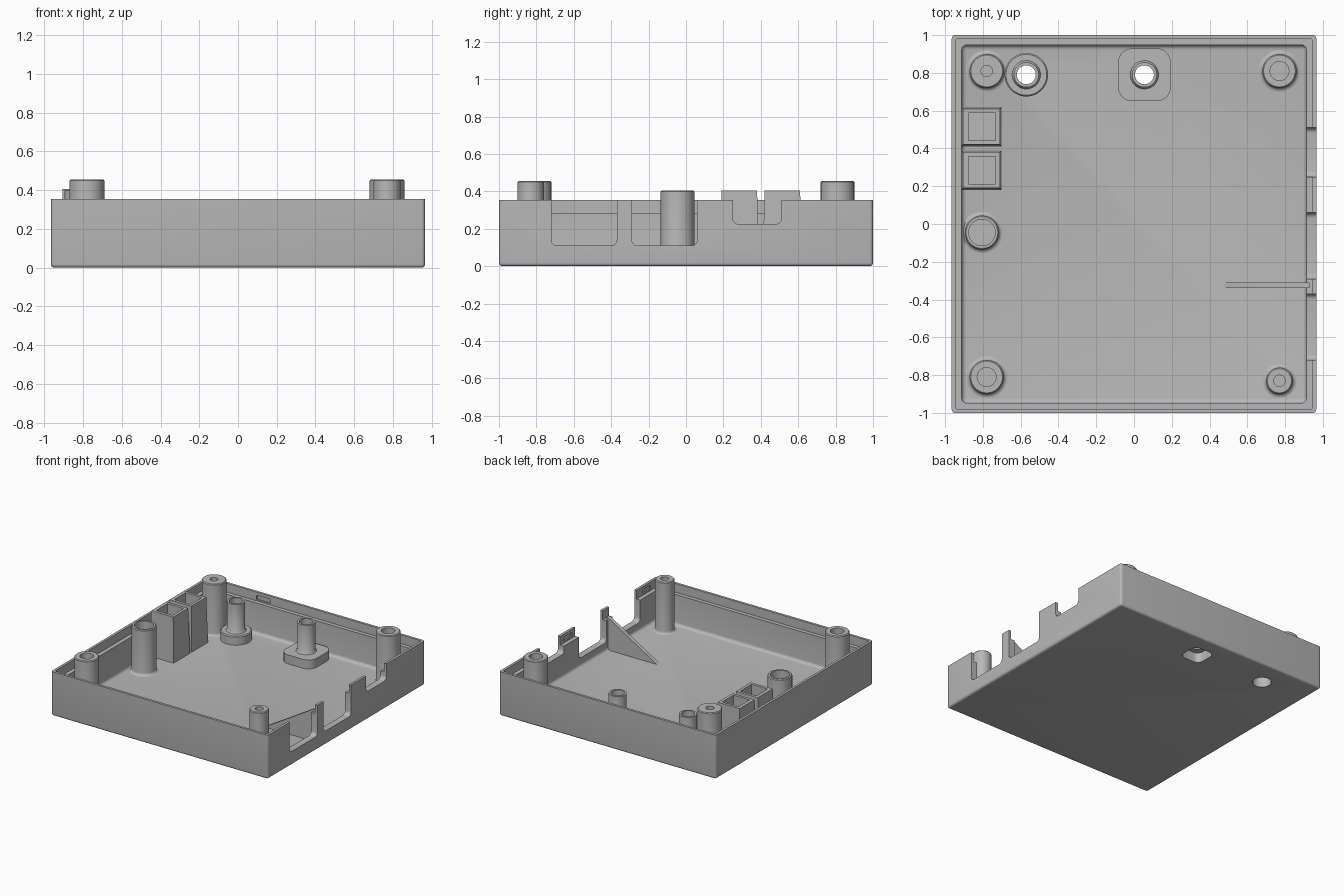
import bpy
import bmesh
import math

if "Cube" in bpy.data.objects:
    bpy.data.objects.remove(bpy.data.objects["Cube"], do_unlink=True)

grey = bpy.data.materials.new("plain grey plastic")
grey.use_nodes = True
grey.diffuse_color = (0.48, 0.48, 0.48, 1)
grey.node_tree.nodes["Principled BSDF"].inputs["Base Color"].default_value = grey.diffuse_color

FLOOR, RIM, TOWER_TOP = 0.04, 0.355, 0.455


def finish(name, bm):
    """Turn a bmesh into a named grey object."""
    bmesh.ops.recalc_face_normals(bm, faces=bm.faces)
    mesh = bpy.data.meshes.new(name)
    bm.to_mesh(mesh)
    bm.free()
    obj = bpy.data.objects.new(name, mesh)
    obj.data.materials.append(grey)
    bpy.context.collection.objects.link(obj)
    return obj


def box(name, xs, ys, zs, bevels=(), draft=0):
    """Box from ranges; bevels are (edge rule, radius); draft pulls in the top."""
    bm = bmesh.new()
    bmesh.ops.create_cube(bm, size=1)
    for v in bm.verts:
        sx, sy, top = v.co.x, v.co.y, v.co.z > 0
        v.co = [r[c > 0] for r, c in zip((xs, ys, zs), v.co)]
        if top:
            v.co.x -= 2 * sx * draft
            v.co.y -= 2 * sy * draft
    for rule, radius in bevels:
        edges = [e for e in bm.edges if rule(e, zs)]
        bmesh.ops.bevel(bm, geom=edges, offset=radius, segments=5,
                        profile=0.5, affect='EDGES')
    return finish(name, bm)


def upright(e, zs):
    a, b = (v.co for v in e.verts)
    return abs(a.z - b.z) > 0.9 * (zs[1] - zs[0])


def bottom(e, zs):
    return all(abs(v.co.z - zs[0]) < 1e-5 for v in e.verts)


def not_top(e, zs):
    return not all(abs(v.co.z - zs[1]) < 1e-5 for v in e.verts)


def bottom_along_x(e, zs):
    a, b = (v.co for v in e.verts)
    return bottom(e, zs) and abs(a.y - b.y) < 1e-5


def lathe(name, x, y, profile, steps=48):
    """Spin a list of (radius, height) about an upright axis."""
    bm = bmesh.new()
    verts = [bm.verts.new((r, 0, z)) for r, z in profile]
    edges = [bm.edges.new(p) for p in zip(verts, verts[1:])]
    bmesh.ops.spin(bm, geom=verts + edges, axis=(0, 0, 1), cent=(0, 0, 0),
                   angle=math.tau, steps=steps)
    bmesh.ops.remove_doubles(bm, verts=bm.verts, dist=1e-5)
    bmesh.ops.translate(bm, verts=bm.verts, vec=(x, y, 0))
    return finish(name, bm)


def cut(target, cutters):
    """Subtract each cutter, leaving the cutters for later removal."""
    for c in cutters:
        c.hide_render = True
        mod = target.modifiers.new("cut", 'BOOLEAN')
        mod.operation, mod.solver, mod.object = 'DIFFERENCE', 'EXACT', c
        bpy.context.view_layer.objects.active = target
        bpy.ops.object.modifier_apply(modifier=mod.name)


def discard(cutters):
    for c in cutters:
        bpy.data.objects.remove(c, do_unlink=True)


def foot(radius, size):
    """Concave fillet profile where a post meets the floor."""
    return [(radius + size * (1 - math.sin(t)), FLOOR + size * (1 - math.cos(t)))
            for t in (math.pi / 8 * i for i in range(5))]


parts = []

# Tray shell with a stepped rim
shell = box("tray_shell", (-0.965, 0.965), (-1, 1), (0, RIM), [(not_top, 0.018)])
cavity = box("cavity_cutter", (-0.912, 0.912), (-0.948, 0.948), (FLOOR, 0.6),
             [(not_top, 0.025)])
step = box("rim_step_cutter", (-0.945, 0.945), (-0.98, 0.98), (0.285, 0.6),
           [(upright, 0.012)])

# Connector openings in the side wall
notches = [box("opening_cutter", (0.88, 1.1), ys, (z, 0.6), [(bottom_along_x, 0.03)])
           for ys, z in (((-0.72, -0.37), 0.11), ((-0.29, 0.06), 0.11),
                         ((0.25, 0.51), 0.225))]

# Shallow catch slots inside the rim
slots = [box("catch_cutter", (0.93, 0.956), (y - 0.05, y + 0.05), (0.295, 0.33))
         for y in (-0.85, 0.15)]
slots.append(box("catch_cutter", (-0.52, -0.4), (0.97, 0.991), (0.295, 0.33)))

# Screw recesses below the floor
round_x, square_x, screw_y = -0.57, 0.055, 0.79


def cylinder_cutter(x, r, z0, z1):
    return lathe("screw_cutter", x, screw_y, [(0, z0), (r, z0), (r, z1), (0, z1)])


screws = [cylinder_cutter(x, 0.05, -0.1, 0.6) for x in (round_x, square_x)]
screws.append(cylinder_cutter(round_x, 0.07, -0.1, 0.08))
screws.append(box("screw_cutter", (square_x - 0.09, square_x + 0.09),
                  (screw_y - 0.09, screw_y + 0.09), (-0.1, 0.08), [(upright, 0.045)]))

cut(shell, [cavity, step] + notches + slots + screws)
parts.append(shell)

# Raised bosses around the screw recesses
round_boss = lathe("round_boss", round_x, screw_y,
                   [(0, 0.02), (0.115, 0.02), (0.115, 0.105), (0.108, 0.112), (0, 0.112)])
square_boss = box("square_boss", (square_x - 0.14, square_x + 0.14),
                  (screw_y - 0.14, screw_y + 0.14), (0.02, 0.112), [(upright, 0.075)])
for boss in (round_boss, square_boss):
    cut(boss, screws)
    parts.append(boss)
discard([cavity, step] + notches + slots + screws)

# Hollow screw posts standing on the bosses
for name, x in (("round_boss_post", round_x), ("square_boss_post", square_x)):
    parts.append(lathe(name, x, screw_y, [(0.05, 0.1), (0.075, 0.112), (0.066, 0.125),
                                          (0.066, 0.345), (0.05, 0.345), (0.05, 0.1)]))

# Corner towers and the side tube: outer radius, bore radius, top
for name, x, y, r, bore, top in (
        ("back_right_tower", -0.78, 0.81, 0.09, 0.03, TOWER_TOP),
        ("back_left_tower", 0.77, 0.81, 0.09, 0.05, TOWER_TOP),
        ("front_right_tower", -0.78, -0.81, 0.09, 0.05, TOWER_TOP),
        ("front_left_tower", 0.77, -0.83, 0.07, 0.03, TOWER_TOP),
        ("side_tube", -0.805, -0.045, 0.09, 0.07, 0.405)):
    profile = [(0, FLOOR - 0.01), (r + 0.02, FLOOR - 0.01)] + foot(r, 0.02)
    profile += [(r, top - 0.006), (r - 0.006, top), (bore, top), (bore, 0.1), (0, 0.1)]
    parts.append(lathe(name, x, y, profile))

# Square sockets along the wall
for name, y in (("front_socket", 0.285), ("back_socket", 0.515)):
    socket = box(name, (-0.915, -0.7), (y - 0.105, y + 0.105), (0.03, 0.405), draft=0.01)
    bore = box("socket_cutter", (-0.877, -0.733), (y - 0.072, y + 0.072), (0.06, 0.6))
    cut(socket, [bore])
    discard([bore])
    parts.append(socket)

# Triangular rib bracing the slim wall post
bm = bmesh.new()
rib = bm.faces.new([bm.verts.new((x, -0.34, z)) for x, z in
                    ((0.475, FLOOR), (0.475, 0.03), (0.93, 0.03), (0.93, 0.3), (0.91, 0.3))])
side = bmesh.ops.extrude_face_region(bm, geom=[rib])["geom"]
bmesh.ops.translate(bm, vec=(0, 0.03, 0),
                    verts=[g for g in side if isinstance(g, bmesh.types.BMVert)])
parts.append(finish("wall_rib", bm))

# Smooth round surfaces, keep corners crisp
bpy.ops.object.select_all(action='DESELECT')
for part in parts:
    part.select_set(True)
bpy.context.view_layer.objects.active = shell
bpy.ops.object.shade_smooth_by_angle(angle=math.radians(35))
